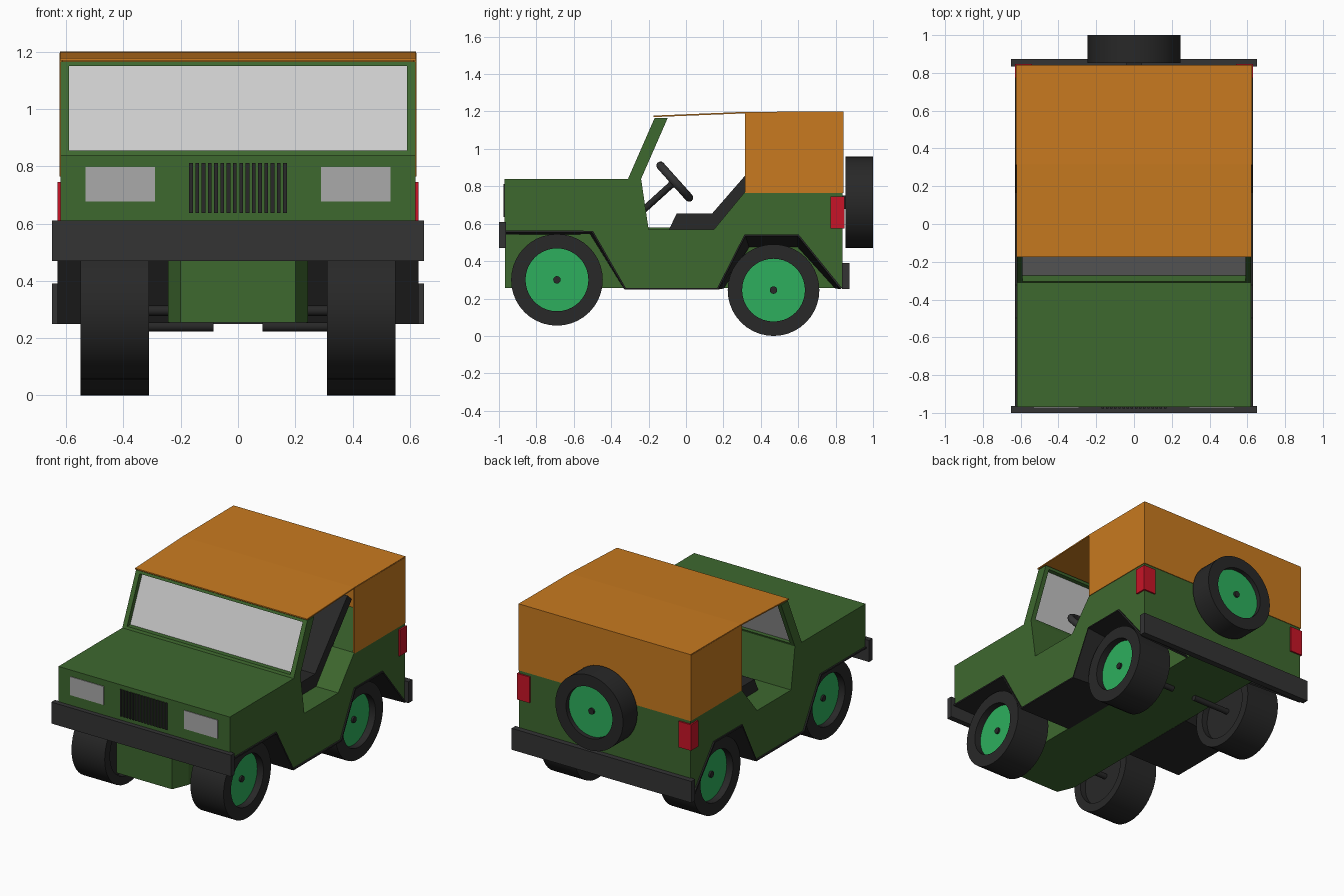
import bpy, bmesh, math
from mathutils import Vector

if "Cube" in bpy.data.objects:
    bpy.data.objects.remove(bpy.data.objects["Cube"])


def material(name, r, g, b):
    m = bpy.data.materials.new(name)
    m.diffuse_color = (r, g, b, 1)
    m.use_nodes = True
    m.node_tree.nodes["Principled BSDF"].inputs["Base Color"].default_value = m.diffuse_color
    return m


GREEN = material("body_green", 0.048, 0.138, 0.028)
ORANGE = material("canvas_orange", 0.58, 0.195, 0.014)
HUB = material("hub_green", 0.026, 0.43, 0.11)
RED = material("lamp_red", 0.58, 0.007, 0.02)
BLACK = material("black", 0.021, 0.021, 0.021)
DARK = material("bumper_grey", 0.033, 0.033, 0.034)
GLASS = material("glass_grey", 0.55, 0.55, 0.55)
LAMP = material("lamp_grey", 0.4, 0.4, 0.4)


def finish(name, bm, mat, smooth=False):
    bmesh.ops.recalc_face_normals(bm, faces=bm.faces)
    me = bpy.data.meshes.new(name)
    bm.to_mesh(me)
    bm.free()
    me.materials.append(mat)
    if smooth:
        me.polygons.foreach_set("use_smooth", [True] * len(me.polygons))
        me.set_sharp_from_angle(angle=math.radians(35))
    ob = bpy.data.objects.new(name, me)
    bpy.context.collection.objects.link(ob)
    return ob


def prism(name, pts, lo, hi, mat, axis="x"):
    """Extrude a (y, z) outline along x, or an (x, y) outline along z."""
    bm = bmesh.new()
    make = (lambda p, t: (t, *p)) if axis == "x" else (lambda p, t: (*p, t))
    face = bm.faces.new([bm.verts.new(make(p, lo)) for p in pts])
    ext = bmesh.ops.extrude_face_region(bm, geom=[face])
    verts = [v for v in ext["geom"] if isinstance(v, bmesh.types.BMVert)]
    bmesh.ops.translate(bm, verts=verts, vec=Vector(make((0, 0), hi - lo)))
    return finish(name, bm, mat)


def box(name, x, y, z, mat):
    pts = [(y[0], z[0]), (y[1], z[0]), (y[1], z[1]), (y[0], z[1])]
    return prism(name, pts, min(x), max(x), mat)


def lathe(name, profile, origin, axis, mat, n=40):
    """Revolve (radius, distance) points about an axis."""
    q = Vector((0, 0, 1)).rotation_difference(Vector(axis))
    bm = bmesh.new()
    verts = [bm.verts.new(Vector(origin) + q @ Vector((r, 0, t))) for r, t in profile]
    edges = [bm.edges.new(e) for e in zip(verts, verts[1:])]
    bmesh.ops.spin(bm, geom=verts + edges, cent=origin, axis=axis,
                   angle=math.tau, steps=n, use_duplicate=False)
    bmesh.ops.remove_doubles(bm, verts=bm.verts, dist=1e-4)
    return finish(name, bm, mat, True)


def wheel(name, origin, axis, width, depth):
    """Tyre with recessed rim, coloured disc and dark centre cap."""
    d = width - depth
    lathe(name + "_tyre", [(0, .04), (.19, .04), (.19, 0), (.245, 0), (.245, width),
                           (.168, width), (.168, d - .01), (0, d - .01)], origin, axis, BLACK)
    lathe(name + "_disc", [(0, d - .01), (.168, d - .01), (.168, d), (0, d)], origin, axis, HUB)
    lathe(name + "_cap", [(0, d), (.02, d), (.02, d + .012), (0, d + .012)], origin, axis, BLACK, 16)


# Body: one side profile with both wheel arches
arch = [(-.97, .56), (-.50, .56), (-.325, .255), (.17, .255),
        (.315, .54), (.60, .54), (.83, .255)]
top = [(.838, .255), (.838, .77), (.315, .77), (.15, .57), (-.20, .57), (-.24, .84), (-.97, .84)]
prism("body", arch + top, -.62, .62, GREEN)

# Narrow chassis between the wheels, tapered at the nose
half = [(.20, -.968), (.245, -.86), (.245, .836)]
prism("chassis", half + [(-x, y) for x, y in reversed(half)], .255, .58, GREEN, "z")

# Black wheel arch liners, running inwards from the body edge
inner = [(-.97, .55), (-.51, .55), (-.33, .26), (.20, .26), (.335, .48), (.60, .48), (.80, .26)]
for s, side in ((1, "right"), (-1, "left")):
    bm = bmesh.new()
    rows = [[bm.verts.new((s * x, y, z - .002)) for y, z in pts]
            for x, pts in ((.63, arch), (.24, inner))]
    for i in range(len(arch) - 1):
        bm.faces.new((rows[0][i], rows[0][i + 1], rows[1][i + 1], rows[1][i]))
    liner = finish(side + "_arch_liner", bm, BLACK)
    sol = liner.modifiers.new("thickness", "SOLIDIFY")
    sol.thickness, sol.offset = .01, 0


# Windscreen frame and glass, all on the same slope
def slanted(name, x0, x1, z0, z1, a, b, mat):
    y = lambda z: -.31 + (z - .84) * .14 / .32
    prism(name, [(y(z0) + a, z0), (y(z1) + a, z1), (y(z1) + b, z1), (y(z0) + b, z0)], x0, x1, mat)


slanted("windscreen_bottom_rail", -.62, .62, .84, .855, 0, .07, GREEN)
slanted("windscreen_top_rail", -.62, .62, 1.15, 1.165, 0, .07, GREEN)
slanted("right_windscreen_post", .59, .62, .84, 1.16, 0, .07, GREEN)
slanted("left_windscreen_post", -.62, -.59, .84, 1.16, 0, .07, GREEN)
slanted("windscreen_glass", -.59, .59, .855, 1.15, .032, .042, GLASS)

# Canvas roof, sides and back
prism("canvas_roof", [(-.175, 1.17), (.315, 1.19), (.842, 1.192), (.842, 1.2), (.315, 1.198), (-.175, 1.178)],
      -.622, .622, ORANGE)
box("canvas_back", (-.622, .622), (.832, .842), (.765, 1.195), ORANGE)
for s, side in ((1, "right"), (-1, "left")):
    box(side + "_canvas_side", (s * .612, s * .624), (.315, .842), (.765, 1.195), ORANGE)

    # Lamps
    box(side + "_headlight", (s * .29, s * .533), (-.974, -.96), (.677, .798), LAMP)
    box(side + "_tail_lamp", (s * .54, s * .63), (.772, .848), (.575, .745), RED)

    # Seats
    prism(side + "_seat", [(-.09, .57), (-.05, .655), (.14, .655), (.475, 1.04), (.52, 1.0), (.15, .57)],
          min(s * .03, s * .46), max(s * .03, s * .46), BLACK)

    # Wheels and axle stubs
    for end, y, z in (("front", -.69, .30), ("rear", .468, .245)):
        wheel(f"{end}_{side}_wheel", (s * .31, y, z), (s, 0, 0), .24, .045)
        lathe(f"{end}_{side}_axle", [(0, 0), (.018, 0), (.018, .29), (0, .29)],
              (s * .085, y, z - .004), (s, 0, 0), BLACK, 16)

# Grille bars
for i in range(16):
    x = (i - 7.5) * .0219
    box(f"grille_bar_{i + 1}", (x - .0065, x + .0065), (-.977, -.96), (.637, .812), BLACK)

# Bumpers
box("front_bumper", (-.65, .65), (-1.0, -.963), (.47, .61), DARK)
box("rear_bumper", (-.65, .65), (.833, .873), (.25, .39), DARK)

# Spare wheel on the back
wheel("spare", (0, .852, .715), (0, 1, 0), .148, .03)
box("spare_mount", (-.04, .04), (.835, .90), (.68, .75), BLACK)

# Steering wheel and column
bpy.ops.mesh.primitive_torus_add(location=(.32, -.06, .825), rotation=(-.84, 0, 0), major_radius=.115,
                                 minor_radius=.022, major_segments=32, minor_segments=12)
sw = bpy.context.object
sw.name = "steering_wheel"
sw.data.materials.append(DARK)
bpy.ops.object.shade_smooth_by_angle()
axis = Vector((0, -.74, -.67)).normalized()
lathe("steering_column", [(0, 0), (.035, 0), (.018, .03), (.018, .25), (0, .25)],
      (.32, -.06, .825), axis, BLACK, 16)
